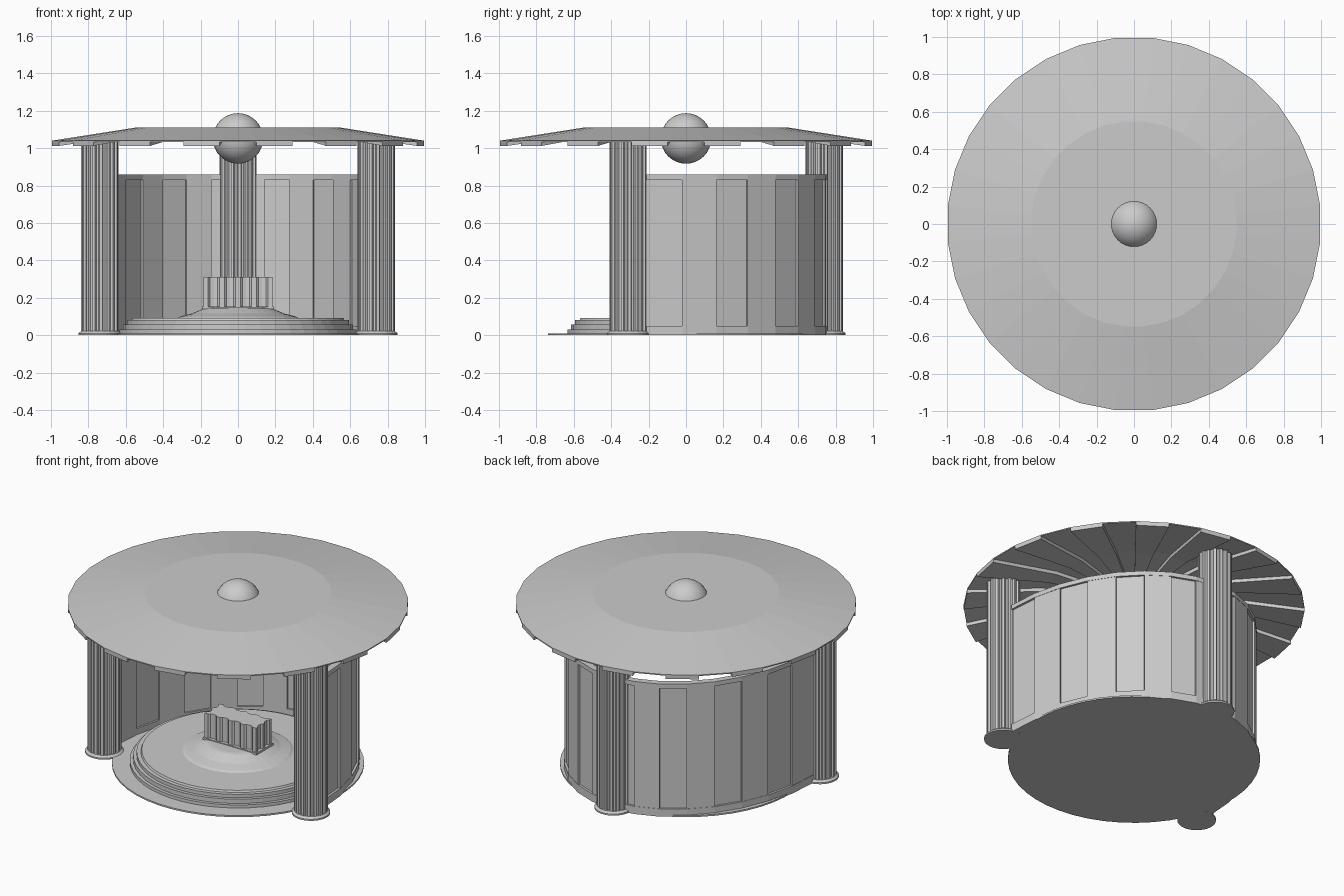
import bpy, bmesh, math
from math import sin, cos, pi

if "Cube" in bpy.data.objects:
    bpy.data.objects.remove(bpy.data.objects["Cube"])


def make(name, bm):
    bmesh.ops.remove_doubles(bm, verts=bm.verts, dist=1e-5)
    bmesh.ops.recalc_face_normals(bm, faces=bm.faces)
    me = bpy.data.meshes.new(name)
    bm.to_mesh(me)
    bm.free()
    ob = bpy.data.objects.new(name, me)
    bpy.context.collection.objects.link(ob)
    return ob


def loft(bm, rings, closed=False):
    """Join rings of points into a skin, capped unless closed on itself."""
    vs = [[bm.verts.new(p) for p in r] for r in rings]
    n = len(vs[0])
    pairs = list(zip(vs, vs[1:])) + ([(vs[-1], vs[0])] if closed else [])
    for a, b in pairs:
        for i in range(n):
            j = (i + 1) % n
            bm.faces.new((a[i], a[j], b[j], b[i]))
    if not closed:
        bm.faces.new(vs[0])
        bm.faces.new(vs[-1])


def circle(r, z, n, cx=0, cy=0):
    return [(cx + r * cos(2 * pi * (i + .5) / n), cy + r * sin(2 * pi * (i + .5) / n), z)
            for i in range(n)]


def turned(name, profile, n, cx=0, cy=0):
    bm = bmesh.new()
    loft(bm, [circle(r, z, n, cx, cy) for r, z in profile])
    return make(name, bm)


SEG = 32
STEP = 2 * pi / SEG

# floor disc, stepped dais and low mound
turned("floor", [(.74, 0), (.74, .01)], 48)
turned("dais", [(.635, .008), (.635, .03), (.615, .03), (.615, .058), (.595, .058),
                (.595, .08), (.57, .08), (.565, .092)], 48)
turned("mound", [(.33, .09), (.31, .1), (.25, .115), (.18, .145), (.16, .148)], 32)

# roof sheet with flat crown
turned("roof", [(.55, 1.098), (1.0, 1.033), (1.0, 1.04), (.55, 1.11)], SEG)

# alternating wedge plates under the roof
bm = bmesh.new()
for k in range(1, SEG, 2):
    a0, a1 = -pi / 2 + (k - .5) * STEP, -pi / 2 + (k + .5) * STEP
    prof = [(.13, 1.075), (.55, 1.075), (1, 1.012), (1, 1.035), (.55, 1.1), (.13, 1.1)]
    loft(bm, [[(r * cos(a), r * sin(a), z) for r, z in prof] for a in (a0, a1)])
make("roof_wedges", bm)

# globe through the roof centre
bm = bmesh.new()
bmesh.ops.create_uvsphere(bm, u_segments=32, v_segments=16, radius=.135)
bmesh.ops.translate(bm, verts=bm.verts, vec=(0, 0, 1.052))
for f in bm.faces:
    f.smooth = True
make("globe", bm)

# curved wall on a half ellipse: rails plus alternating panels
CY = -.21


def wall_section(t, d_in, d_out, z0, z1):
    def p(d, z):
        return ((.74 + d) * cos(t), CY + (.952 + d) * sin(t), z)
    return [p(d_in, z0), p(d_out, z0), p(d_out, z1), p(d_in, z1)]


for name, z0, z1 in (("wall_bottom_rail", 0, .05), ("wall_top_rail", .83, .858)):
    bm = bmesh.new()
    loft(bm, [wall_section(pi * i / 16, -.02, .022, z0, z1) for i in range(17)])
    make(name, bm)
bm = bmesh.new()
for i in range(16):
    d = .008 if i % 2 == 0 else .02
    loft(bm, [wall_section(pi * t / 16, -d, d, .05, .83) for t in (i, i + 1)])
make("wall_panels", bm)

# three fluted columns with flared feet
for name, cx, cy in (("column_right", .74, -.31), ("column_left", -.74, -.31),
                     ("column_back", 0, .74)):
    bm = bmesh.new()
    ring = []
    for i in range(16):
        for off, r in ((0, .1), (.4, .1), (.55, .088), (.85, .088)):
            a = 2 * pi * (i + off) / 16
            ring.append((cx + r * cos(a), cy + r * sin(a)))
    loft(bm, [[(x, y, z) for x, y in ring] for z in (.01, 1.05)])
    make(name, bm)
    turned(name + "_foot", [(.113, 0), (.113, .01), (.1, .022)], 32, cx, cy)

# scalloped altar block on a thin plate
HX, HY, DEPTH = .185, .078, .014
pts = []


def scalloped_side(p, q, n, inward):
    for i in range(n):
        for t, d in ((0, 0), (.3, 0), (.42, .75), (.65, 1), (.88, .75)):
            s = .06 + (i + t) / n * .94
            s = (i + t) / (n - .7)
            if s > 1.0001:
                break
            pts.append((p[0] + (q[0] - p[0]) * s + inward[0] * d * DEPTH,
                        p[1] + (q[1] - p[1]) * s + inward[1] * d * DEPTH))
    

corners = [(-HX, -HY), (HX, -HY), (HX, HY), (-HX, HY)]
for i, (n, inward) in enumerate(((5, (0, 1)), (3, (-1, 0)), (5, (0, -1)), (3, (1, 0)))):
    scalloped_side(corners[i], corners[(i + 1) % 4], n, inward)
clean = [p for i, p in enumerate(pts) if math.dist(p, pts[i - 1]) > 1e-4]
bm = bmesh.new()
loft(bm, [[(x, y, z) for x, y in clean] for z in (.15, .31)])
make("altar_block", bm)
bm = bmesh.new()
loft(bm, [[(x * 1.04, y * 1.1, z) for x, y in corners] for z in (.14, .153)])
make("altar_plate", bm)
